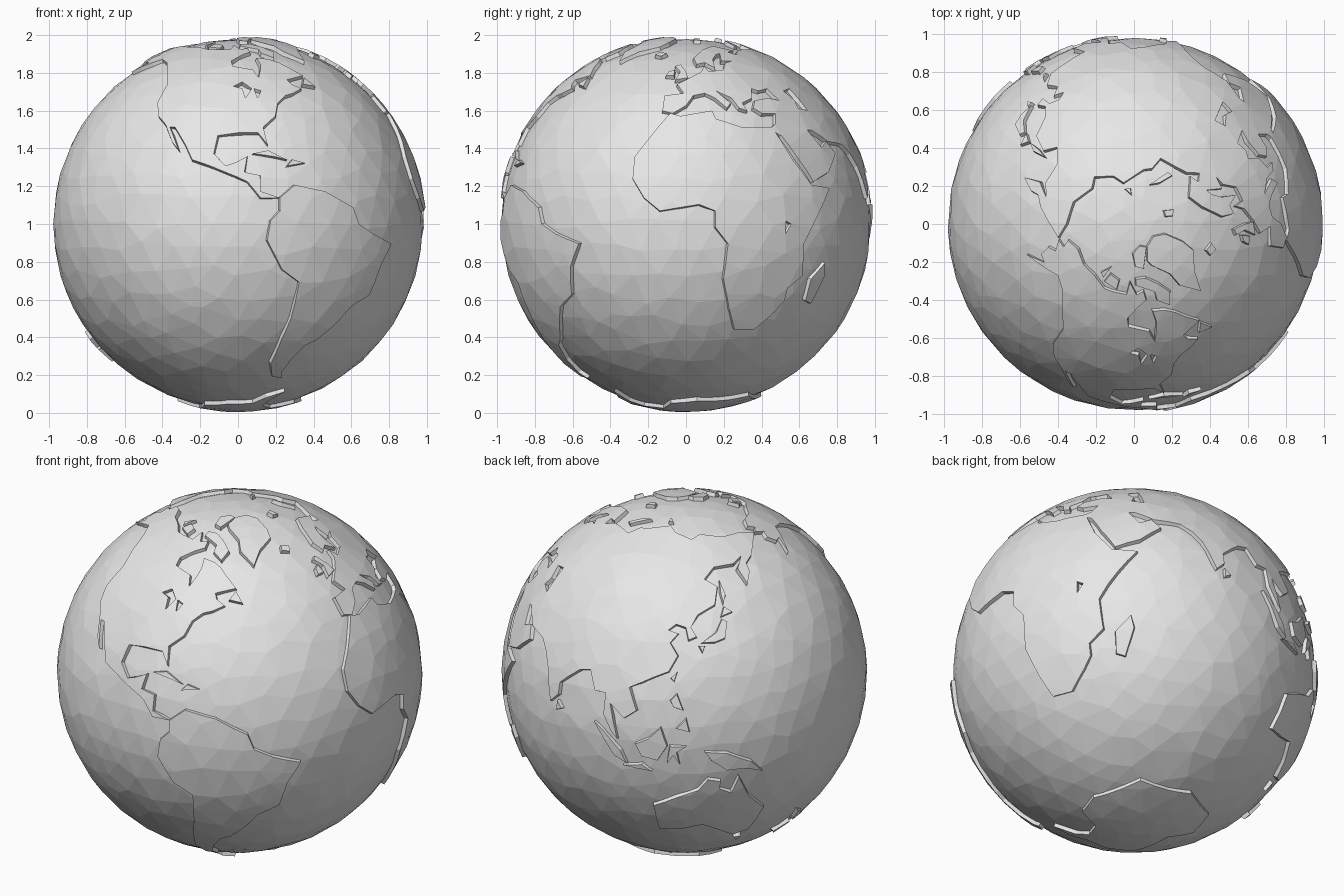
import bpy
import bmesh
import random
from math import radians, sin, cos, acos
from mathutils import Vector
from mathutils.geometry import delaunay_2d_cdt

random.seed(4)
OCEAN, LAND, FOOT, SLOPE = 0.979, 0.997, 0.968, 0.007
STEP = 0.13
CENTRE = Vector((0, 0, 1))
UP = Vector((0, 0, 1))

if "Cube" in bpy.data.objects:
    bpy.data.objects.remove(bpy.data.objects["Cube"])

grey = bpy.data.materials.new("plain_grey")
grey.use_nodes = True
grey.diffuse_color = (0.8, 0.8, 0.8, 1)
grey.node_tree.nodes["Principled BSDF"].inputs["Base Color"].default_value = grey.diffuse_color


def add_object(name, bm):
    mesh = bpy.data.meshes.new(name)
    bm.to_mesh(mesh)
    bm.free()
    mesh.materials.append(grey)
    obj = bpy.data.objects.new(name, mesh)
    obj.location = CENTRE
    bpy.context.collection.objects.link(obj)
    return obj


def direction(lon, lat):
    lon, lat = radians(lon), radians(lat)
    return Vector((cos(lat) * cos(lon), cos(lat) * sin(lon), sin(lat)))


def flatten(p, turn):
    """Unroll a direction onto a plane around the region's middle."""
    q = turn @ p
    angle = acos(max(-1, min(1, q.z)))
    return q.xy.normalized() * angle


def wrap(f, turn):
    """Roll a plane point back onto the unit sphere."""
    flat = f.normalized() * sin(f.length)
    return turn.inverted() @ Vector((flat.x, flat.y, cos(f.length)))


def inside(p, loops):
    odd = False
    for loop in loops:
        for a, b in zip(loop, loop[1:] + loop[:1]):
            if (a.y > p.y) != (b.y > p.y):
                if p.x < a.x + (b.x - a.x) * (p.y - a.y) / (b.y - a.y):
                    odd = not odd
    return odd


def refine(loop):
    """Split long coast edges so that they follow the curvature."""
    out = []
    for a, b in zip(loop, loop[1:] + loop[:1]):
        n = int((b - a).length / STEP) + 1
        out += [a.lerp(b, i / n) for i in range(n)]
    return out


# Ocean: faceted ball with irregular triangles
ball = bmesh.new()
bmesh.ops.create_icosphere(ball, subdivisions=4, radius=1)
for v in ball.verts:
    nudge = Vector([random.uniform(-1, 1) for _ in range(3)]) * 0.035
    v.co = (v.co + nudge).normalized()
grid = [v.co.copy() for v in ball.verts]
bmesh.ops.scale(ball, vec=(OCEAN,) * 3, verts=ball.verts)
add_object("ocean", ball)


def land(name, coast, *lakes):
    """Raised plate with the given coast, and a hole for every lake."""
    rings = [[direction(*p) for p in ring] for ring in (coast, *lakes)]
    turn = sum(rings[0], Vector()).normalized().rotation_difference(UP)
    loops = [refine([flatten(p, turn) for p in ring]) for ring in rings]
    points, edges = [], []
    for loop in loops:
        first, n = len(points), len(loop)
        points += loop
        edges += [(first + i, first + (i + 1) % n) for i in range(n)]
    shore = list(points)
    for p in grid:
        f = flatten(p, turn)
        if inside(f, loops) and min((f - s).length for s in shore) > 0.05:
            points.append(f)
    flat, _, tris, *_ = delaunay_2d_cdt(points, edges, [], 0, 1e-5)

    bm = bmesh.new()
    top = [bm.verts.new(wrap(f, turn) * LAND) for f in flat]
    for t in tris:
        if inside(sum((flat[i] for i in t), Vector((0, 0))) / len(t), loops):
            bm.faces.new([top[i] for i in t])
    bmesh.ops.delete(bm, geom=[v for v in bm.verts if not v.link_faces], context="VERTS")

    # Cliffs: sloping walls that run down into the ocean
    rim = [e for e in bm.edges if e.is_boundary]
    foot = {}
    for v in {v for e in rim for v in e.verts}:
        middle = sum((f.calc_center_median() for f in v.link_faces), Vector()) / len(v.link_faces)
        out = (v.co - middle).normalized()
        foot[v] = (v.co + out * SLOPE).normalized() * FOOT
    foot = {v: bm.verts.new(co) for v, co in foot.items()}
    walls = [(e.link_loops[0].vert, e.link_loops[0].link_loop_next.vert) for e in rim]
    for a, b in walls:
        bm.faces.new((b, a, foot[a], foot[b]))
    add_object(name, bm)


# Americas
land("north_america", [
    (-77, 8), (-83, 8), (-87, 13), (-94, 16), (-105, 20), (-108, 25), (-113, 31), (-115, 31),
    (-110, 23), (-113, 26), (-117, 32), (-121, 35), (-124, 40), (-124, 48), (-130, 54),
    (-137, 59), (-146, 61), (-152, 59), (-164, 54), (-157, 59), (-162, 59), (-165, 62),
    (-161, 64), (-168, 66), (-162, 67), (-166, 69), (-156, 71), (-141, 70), (-128, 70),
    (-115, 68), (-108, 68), (-96, 68), (-94, 72), (-88, 68), (-82, 69), (-81, 66), (-87, 64),
    (-94, 60), (-93, 57), (-82, 55), (-80, 51), (-78, 55), (-77, 58), (-78, 62), (-70, 61),
    (-65, 59), (-61, 56), (-56, 52), (-66, 50), (-65, 48), (-61, 46), (-66, 44), (-70, 43),
    (-74, 40), (-76, 35), (-81, 31), (-80, 25), (-83, 29), (-90, 29), (-97, 28), (-98, 22),
    (-94, 18), (-91, 19), (-87, 21), (-88, 16), (-83, 15), (-83, 10), (-80, 9)],
    [(-92, 47), (-88, 49), (-84, 46), (-87, 42), (-88, 46)],
    [(-83, 46), (-80, 45), (-82, 42)])
land("south_america", [
    (-77, 8), (-72, 12), (-62, 10), (-52, 5), (-50, 0), (-44, -3), (-35, -6), (-39, -13),
    (-41, -22), (-48, -26), (-54, -34), (-58, -38), (-62, -40), (-66, -46), (-68, -52),
    (-66, -55), (-72, -54), (-75, -48), (-73, -38), (-71, -30), (-70, -18), (-76, -14),
    (-81, -5), (-80, 1), (-77, 4)])
land("cuba", [(-85, 22), (-80, 23), (-74, 20), (-78, 21)])
land("hispaniola", [(-74, 18), (-68, 19), (-72, 20)])
land("newfoundland", [(-59, 48), (-53, 47), (-56, 51)])

# Arctic islands
land("greenland", [
    (-45, 60), (-53, 66), (-54, 71), (-66, 76), (-70, 78), (-60, 82), (-33, 83), (-18, 80),
    (-20, 74), (-24, 70), (-38, 66)])
land("baffin_island", [
    (-62, 66), (-66, 62), (-73, 65), (-73, 68), (-88, 71), (-88, 73), (-78, 73), (-68, 70)])
land("ellesmere_island", [(-78, 76), (-62, 82), (-75, 83), (-92, 81), (-88, 77)])
land("victoria_island", [(-105, 69), (-117, 70), (-115, 73), (-105, 72)])
land("banks_island", [(-124, 72), (-120, 71), (-118, 75)])
land("iceland", [(-22, 64), (-17, 63), (-14, 65), (-20, 66)])
land("svalbard", [(12, 78), (20, 77), (24, 80), (14, 80)])
land("barents_island", [(52, 71), (57, 71), (68, 77), (58, 75)])
land("kara_island", [(96, 79), (104, 79), (95, 81)])

# Africa
land("africa", [
    (32, 31), (20, 31), (11, 34), (10, 37), (-2, 35), (-6, 36), (-10, 31), (-17, 21),
    (-17, 14), (-13, 8), (-8, 4), (4, 6), (9, 4), (9, -1), (13, -6), (12, -17), (15, -27),
    (18, -34), (26, -34), (32, -28), (35, -24), (35, -20), (40, -16), (39, -6), (42, -1),
    (51, 11), (43, 12), (37, 20), (33, 29)],
    [(32, 1), (34, 0), (32, -3)])
land("madagascar", [(49, -12), (50, -16), (47, -25), (44, -24), (44, -17)])

# Europe and Asia share one plate
europe_coast = [
    (32, 31), (34, 32), (36, 36), (30, 36), (27, 38), (29, 41), (36, 42), (41, 41), (38, 46),
    (33, 45), (30, 46), (28, 42), (23, 40), (24, 37), (21, 38), (19, 42), (13, 45), (18, 40),
    (16, 38), (12, 42), (8, 44), (3, 43), (0, 39), (-5, 36), (-9, 37), (-9, 43), (-1, 44),
    (-4, 48), (2, 51), (8, 54), (10, 57), (12, 54), (20, 55), (24, 59), (30, 60), (22, 60),
    (25, 65), (21, 64), (17, 61), (16, 56), (11, 59), (6, 58), (5, 62), (14, 68), (26, 71),
    (40, 67), (33, 66), (38, 64), (44, 67), (54, 68)]
asia_coast = [
    (68, 68), (72, 72), (80, 73), (104, 77), (113, 74), (130, 71), (140, 73), (160, 70),
    (180, 69), (190, 66), (178, 63), (170, 60), (163, 58), (162, 55), (157, 51), (156, 57),
    (163, 61), (155, 59), (142, 59), (135, 55), (141, 52), (138, 46), (130, 43), (127, 39),
    (129, 36), (126, 35), (125, 39), (121, 40), (118, 38), (122, 37), (119, 34), (122, 30),
    (119, 25), (110, 21), (106, 19), (109, 12), (105, 9), (100, 13), (103, 2), (101, 4),
    (98, 9), (98, 16), (94, 16), (91, 22), (87, 21), (80, 15), (80, 11), (77, 8), (73, 18),
    (70, 22), (66, 25), (57, 26), (50, 30), (48, 30), (52, 24), (56, 26), (59, 22), (52, 16),
    (44, 13), (39, 21), (35, 28), (33, 29)]
caspian_sea = [(47, 45), (52, 46), (53, 42), (54, 37), (49, 38), (50, 41)]
land("eurasia", europe_coast + asia_coast, caspian_sea)
land("britain", [(-5, 50), (1, 51), (0, 54), (-3, 58), (-6, 57), (-3, 54)])
land("ireland", [(-10, 52), (-6, 52), (-6, 55), (-9, 54)])
land("sri_lanka", [(80, 9), (82, 7), (80, 6)])
land("sakhalin", [(142, 46), (144, 49), (143, 54), (142, 50)])
land("hokkaido", [(140, 42), (145, 43), (142, 45)])
land("honshu", [(131, 34), (136, 34), (140, 35), (142, 40), (140, 41), (137, 37)])
land("kyushu", [(130, 33), (131, 31), (132, 33)])
land("taiwan", [(120, 23), (121, 22), (122, 25)])

# South-east Asia and Oceania
land("luzon", [(120, 16), (121, 14), (124, 13), (122, 18)])
land("mindanao", [(122, 7), (126, 6), (125, 10)])
land("borneo", [(109, 1), (111, -3), (116, -4), (119, 1), (117, 7), (113, 3)])
land("sumatra", [(95, 6), (98, 4), (104, -2), (106, -6), (102, -4)])
land("java", [(105, -7), (114, -8), (111, -6)])
land("sulawesi", [(119, -5), (121, -2), (123, -5), (122, -1), (125, 1), (120, 1)])
land("new_guinea", [
    (131, -1), (138, -2), (146, -6), (150, -10), (144, -8), (138, -8), (133, -4)])
land("australia", [
    (114, -22), (122, -18), (129, -15), (132, -11), (136, -12), (136, -15), (140, -17),
    (142, -11), (146, -19), (153, -26), (150, -37), (144, -39), (138, -35), (131, -31),
    (124, -33), (115, -34)])
land("tasmania", [(145, -41), (148, -41), (147, -44)])
land("new_zealand_north", [(173, -35), (178, -38), (175, -41), (174, -39)])
land("new_zealand_south", [(173, -41), (174, -42), (169, -47), (167, -45)])

# South polar cap
land("antarctica", [
    (-57, -63), (-62, -70), (-60, -75), (-35, -78), (-15, -72), (10, -70), (40, -69),
    (55, -66), (80, -68), (100, -66), (135, -66), (160, -70), (168, -78), (-160, -78),
    (-130, -74), (-100, -73), (-75, -72), (-67, -67)])
